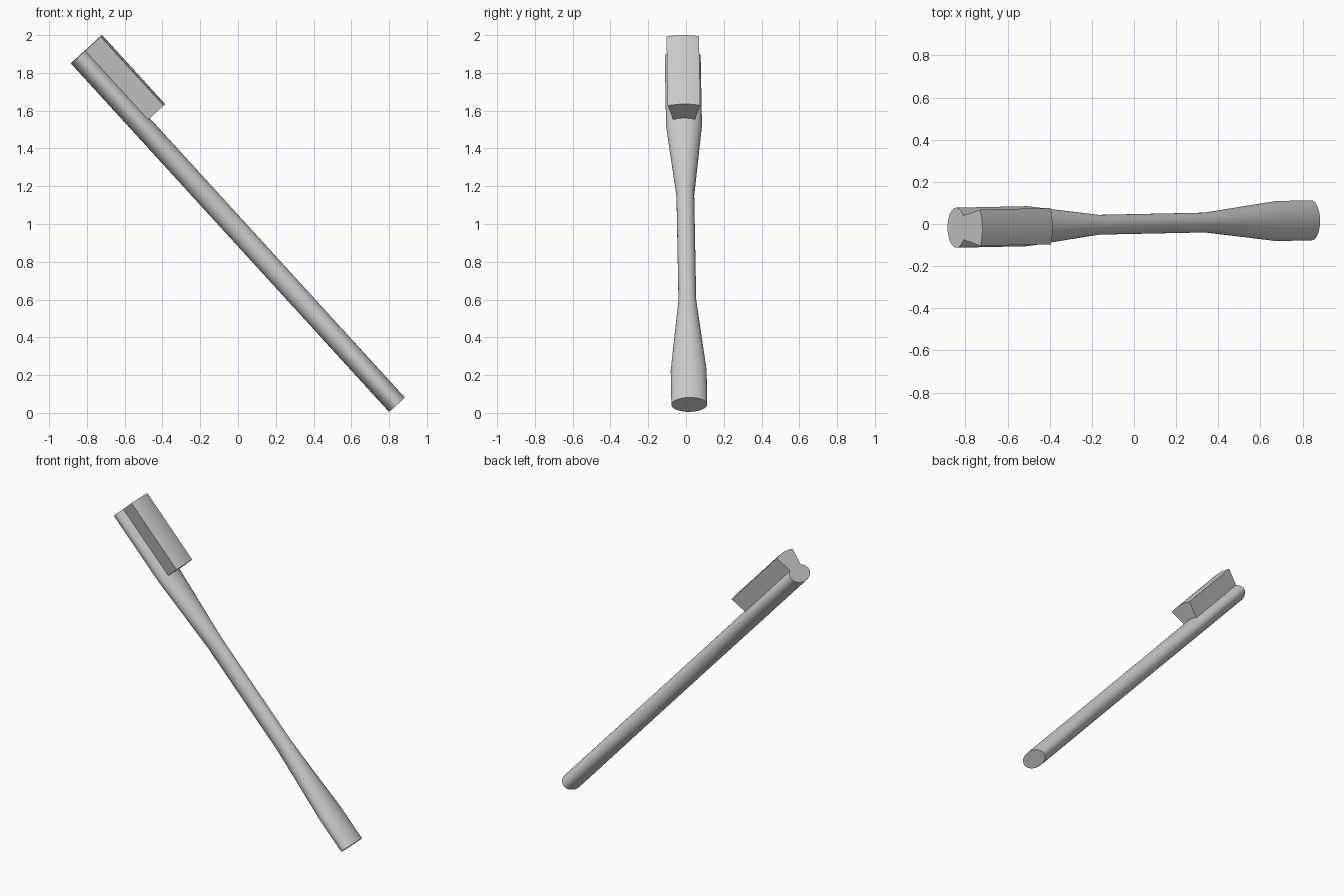
import bpy, bmesh, math
from mathutils import Vector

if "Cube" in bpy.data.objects:
    bpy.data.objects.remove(bpy.data.objects["Cube"])

# Frame along the leaning brush: U down the handle, V across, N out of the bristle side
START = Vector((-0.843, -0.0175, 1.888))
U = Vector((1.685, 0.035, -1.845)).normalized()
V = U.cross(Vector((-0.738, 0, -0.674))).normalized()
N = U.cross(V)
if N.x < 0:
    N = -N


def loft(name, sections):
    """Skin matching rings of (t, v, n) points and cap both ends."""
    bm = bmesh.new()
    rings = [[bm.verts.new(START + U * t + V * v + N * n) for t, v, n in ring]
             for ring in sections]
    for a, b in zip(rings, rings[1:]):
        for i in range(len(a)):
            j = (i + 1) % len(a)
            bm.faces.new((a[i], a[j], b[j], b[i]))
    bm.faces.new(rings[0])
    bm.faces.new(rings[-1])
    bmesh.ops.recalc_face_normals(bm, faces=bm.faces)
    mesh = bpy.data.meshes.new(name)
    bm.to_mesh(mesh)
    bm.free()
    obj = bpy.data.objects.new(name, mesh)
    bpy.context.collection.objects.link(obj)
    bpy.ops.object.select_all(action='DESELECT')
    obj.select_set(True)
    bpy.context.view_layer.objects.active = obj
    bpy.ops.object.shade_smooth_by_angle(angle=math.radians(30))
    return obj


# Handle: elliptical section, pinched in width at the middle
SIDES = 48
angles = [2 * math.pi * i / SIDES for i in range(SIDES)]
stations = [(0, 0.095), (0.5, 0.095), (1.0, 0.047), (1.75, 0.047), (2.25, 0.095), (2.498, 0.095)]
loft("handle", [[(t, w * math.cos(a), 0.0565 * math.sin(a)) for a in angles]
                for t, w in stations])

# Bristles: flared block with a slightly crowned top
crown = [(0.086 * k / 4, 0.155 + 0.012 * (1 - (k / 4) ** 2)) for k in range(4, -5, -1)]
profile = [(-0.055, 0.036), (0.055, 0.036)] + crown
loft("bristles", [[(t, v, n) for v, n in profile] for t in (0, 0.495)])
